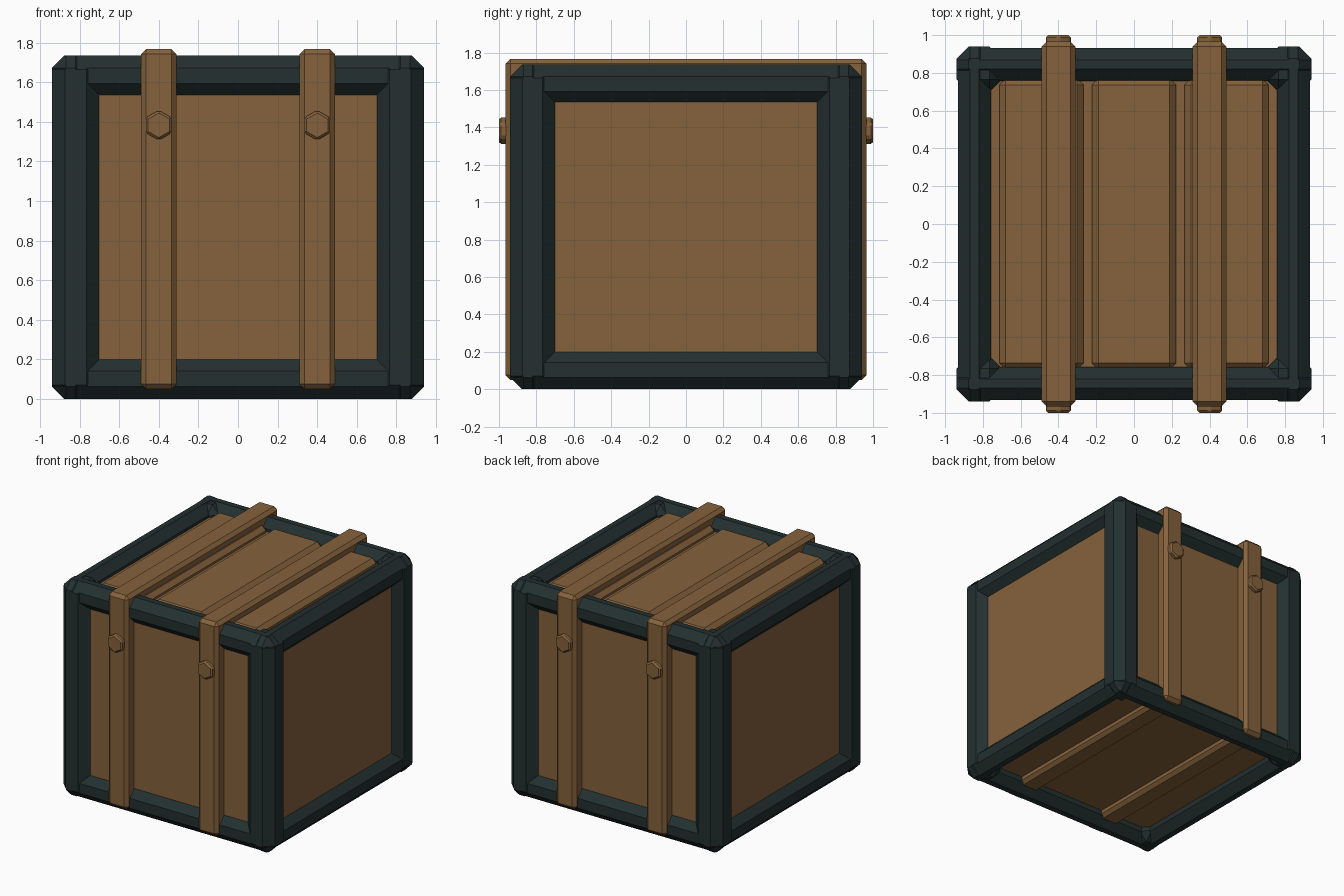
import bpy
import math

cube = bpy.data.objects.get("Cube")
if cube:
    bpy.data.objects.remove(cube, do_unlink=True)


def material(name, rgb):
    mat = bpy.data.materials.new(name)
    mat.use_nodes = True
    mat.diffuse_color = (*rgb, 1)
    mat.node_tree.nodes["Principled BSDF"].inputs["Base Color"].default_value = (*rgb, 1)
    return mat


WOOD = material("brown wood", (0.235, 0.122, 0.045))
METAL = material("dark teal metal", (0.017, 0.029, 0.029))


def finish(obj, name, mat, bevel):
    obj.name = name
    obj.data.materials.append(mat)
    if bevel:
        mod = obj.modifiers.new("chamfer", "BEVEL")
        mod.width = bevel
        mod.segments = 1
        mod.limit_method = "ANGLE"
    return obj


def box(name, low, high, mat, bevel=0):
    """Chamfered box between two corners."""
    bpy.ops.mesh.primitive_cube_add(size=1)
    obj = bpy.context.object
    for v in obj.data.vertices:
        v.co = [h if c > 0 else l for c, l, h in zip(v.co, low, high)]
    return finish(obj, name, mat, bevel)


TOP = 1.735      # frame height
OUT = 0.94       # half width at the posts
RAIL = 0.932     # half width at the rails
INNER = 0.757    # inner side of the rails
RAIL_H = 0.205
CHAMFER = 0.063

# Wooden body
box("body_panels", (-0.875, -0.875, 0.105), (0.875, 0.875, 1.65), WOOD)

# Corner posts
for sx, side in ((-1, "right"), (1, "left")):
    for sy, end in ((-1, "front"), (1, "back")):
        xs = sorted((sx * 0.70, sx * OUT))
        ys = sorted((sy * 0.70, sy * OUT))
        box(f"{end}_{side}_post", (xs[0], ys[0], 0.005), (xs[1], ys[1], TOP - 0.005),
            METAL, CHAMFER + 0.003)

# Top and bottom rails
for level, z in (("bottom", 0), ("top", TOP - RAIL_H)):
    for s, end, side in ((-1, "front", "right"), (1, "back", "left")):
        a, b = sorted((s * INNER, s * RAIL))
        box(f"{level}_{end}_rail", (-OUT, a, z), (OUT, b, z + RAIL_H), METAL, CHAMFER)
        box(f"{level}_{side}_rail", (a, -OUT, z), (b, OUT, z + RAIL_H), METAL, CHAMFER)

# Lid planks
for i, x in enumerate((-0.49, 0, 0.49)):
    box(f"lid_plank_{i + 1}", (x - 0.222, -0.77, 1.6), (x + 0.222, 0.77, 1.70), WOOD, 0.033)

# Straps around the crate, with a hexagonal bolt at each end
for x, side in ((-0.4, "right"), (0.4, "left")):
    box(f"{side}_strap", (x - 0.09, -0.965, 0.05), (x + 0.09, 0.965, 1.767), WOOD, 0.026)
    for s, end in ((-1, "front"), (1, "back")):
        bpy.ops.mesh.primitive_cylinder_add(
            vertices=6, radius=0.076, depth=0.1,
            location=(x, s * 0.95, 1.382), rotation=(math.pi / 2, 0, 0))
        finish(bpy.context.object, f"{end}_{side}_bolt", WOOD, 0.012)
